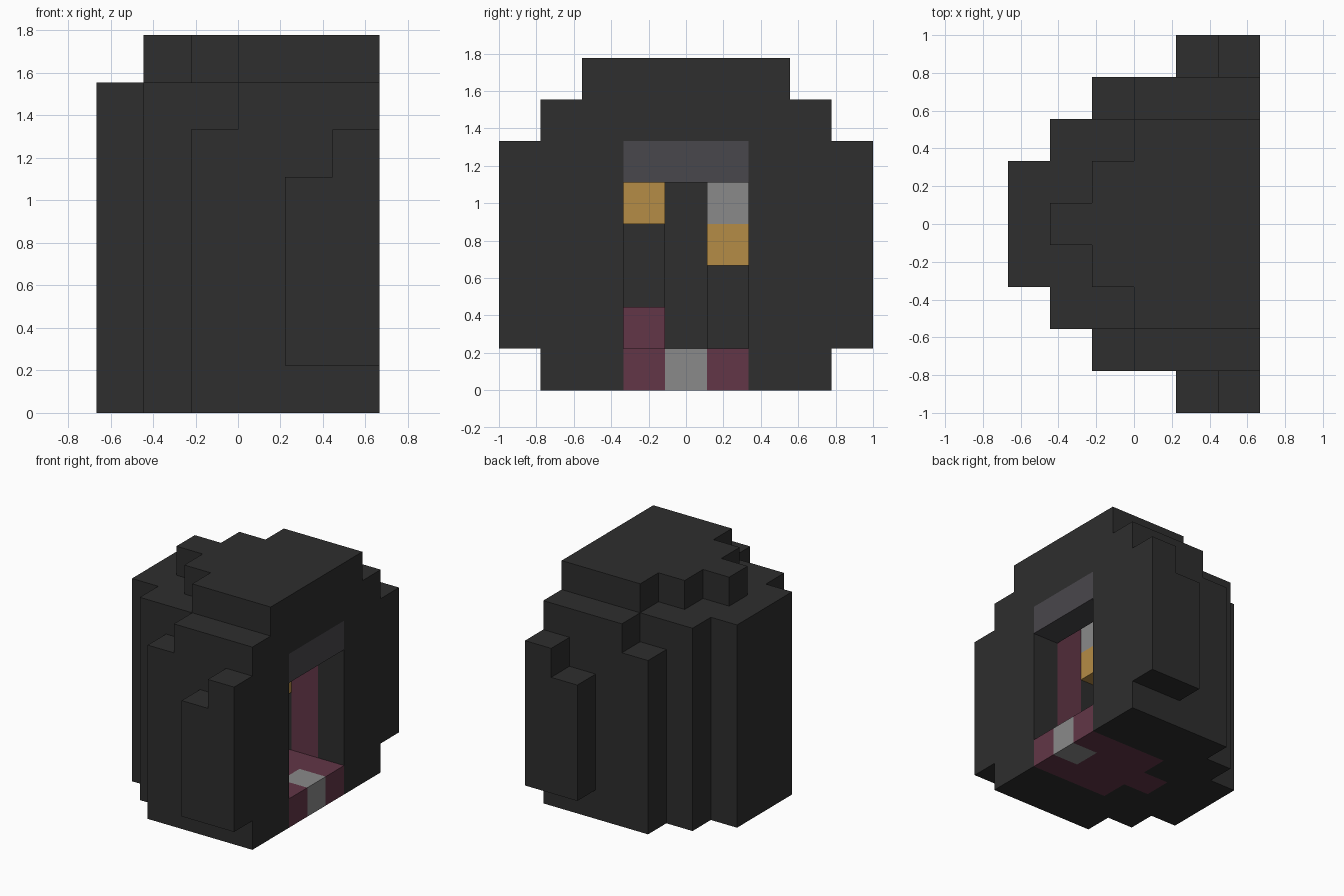
import bpy, bmesh
from mathutils import Vector

cube = bpy.data.objects.get("Cube")
if cube:
    bpy.data.objects.remove(cube, do_unlink=True)

UNIT = 2 / 9                      # one block
ORIGIN = Vector((-3, -4.5, 0))    # block grid corner, in blocks


def material(name, rgb):
    linear = [((c / 255 + 0.055) / 1.055) ** 2.4 for c in rgb] + [1]
    mat = bpy.data.materials.new(name)
    mat.use_nodes = True
    mat.diffuse_color = linear
    mat.node_tree.nodes["Principled BSDF"].inputs["Base Color"].default_value = linear
    return mat


charcoal = material("charcoal", (46, 46, 46))
slate = material("slate", (73, 71, 76))
plum = material("plum", (98, 54, 71))
amber = material("amber", (181, 140, 70))
grey = material("grey", (138, 138, 138))


def box(xs, ys, zs):
    """Blocks from first to last index, inclusive, on each axis."""
    return {(i, j, k) for i in range(xs[0], xs[1] + 1)
            for j in range(ys[0], ys[1] + 1) for k in range(zs[0], zs[1] + 1)}


def build(name, cells, mat):
    """Make one object from the outer skin of a set of blocks."""
    bm = bmesh.new()
    for cell in cells:
        for axis in range(3):
            for side in (0, 1):
                step = [0, 0, 0]
                step[axis] = 2 * side - 1
                if tuple(a + b for a, b in zip(cell, step)) in cells:
                    continue
                u, v = Vector(), Vector()
                u[(axis + 1) % 3] = v[(axis + 2) % 3] = 1
                p = Vector(cell) + ORIGIN
                p[axis] += side
                ring = [p, p + u, p + u + v, p + v]
                if not side:
                    ring.reverse()
                bm.faces.new([bm.verts.new(q * UNIT) for q in ring])
    bmesh.ops.remove_doubles(bm, verts=bm.verts, dist=0.001)
    bmesh.ops.dissolve_limit(bm, angle_limit=0.01, verts=bm.verts, edges=bm.edges)
    mesh = bpy.data.meshes.new(name)
    bm.to_mesh(mesh)
    bm.free()
    mesh.materials.append(mat)
    obj = bpy.data.objects.new(name, mesh)
    bpy.context.collection.objects.link(obj)


# Stepped shell: x range and z range of each slice, by distance from the middle
slices = {
    0: [((0, 5), (0, 6)), ((1, 5), (7, 7))],
    1: [((0, 5), (0, 6)), ((2, 5), (7, 7))],
    2: [((1, 5), (0, 6)), ((3, 5), (7, 7))],
    3: [((2, 5), (0, 5)), ((3, 5), (6, 6))],
    4: [((4, 5), (1, 4)), ((5, 5), (5, 5))],
}
shell = set()
for dist, parts in slices.items():
    for j in (4 - dist, 4 + dist):
        for xs, zs in parts:
            shell |= box(xs, (j, j), zs)

# Hollow chamber with its floor, open on the +x side
shell -= box((3, 5), (3, 5), (0, 5)) | box((2, 2), (4, 4), (0, 5))

# Inner posts set into the side walls
posts = {"right_post": box((4, 4), (2, 2), (1, 5)),
         "left_post": box((4, 4), (6, 6), (1, 5))}
for name, cells in posts.items():
    shell -= cells
    build(name, cells, plum)
build("shell", shell, charcoal)

# Floor, doorstep and lintel
doorstep = box((5, 5), (4, 4), (0, 0))
floor = box((3, 5), (3, 5), (0, 0)) | box((2, 2), (4, 4), (0, 0))
build("floor", floor - doorstep, plum)
build("doorstep", doorstep, grey)
build("lintel", box((5, 5), (3, 5), (5, 5)), slate)

# Hanging lamps, the left one lower, and a low block inside
for side, j, k in (("right", 3, 4), ("left", 5, 3)):
    build(side + "_lamp", box((3, 3), (j, j), (k, k)), amber)
    build(side + "_lamp_cap", box((3, 3), (j, j), (k + 1, k + 1)), grey)
build("floor_block", box((3, 3), (3, 3), (1, 1)), plum)
